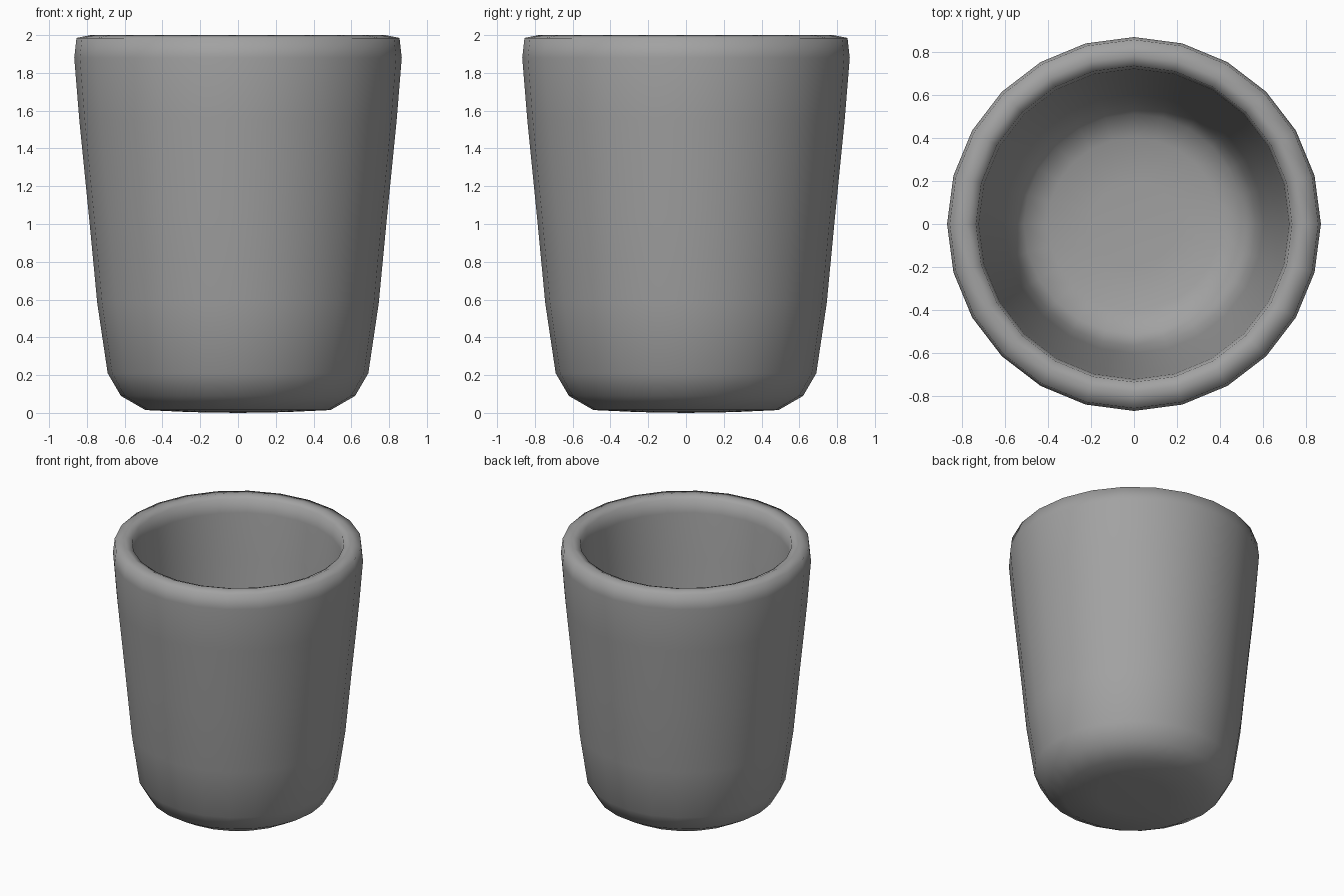
import bpy, bmesh, math

cube = bpy.data.objects.get("Cube")
if cube:
    bpy.data.objects.remove(cube, do_unlink=True)

SIDES = 24

# One matte grey for the whole cup
grey = bpy.data.materials.new("matte_grey")
color = (0.36, 0.36, 0.36, 1)
grey.use_nodes = True
grey.diffuse_color = color
bsdf = next(n for n in grey.node_tree.nodes if n.type == 'BSDF_PRINCIPLED')
bsdf.inputs["Base Color"].default_value = color

# Half-section (radius, height): underside, outer wall, rolled rim, inner wall, floor
outer = [(0, 0), (0.25, 0.004), (0.49, 0.015), (0.62, 0.09), (0.69, 0.21),
         (0.745, 0.58), (0.79, 1.05), (0.84, 1.55), (0.867, 1.88)]
rim = [(0.855, 1.985), (0.78, 2.0), (0.733, 1.98)]
inner = [(0.72, 1.88), (0.695, 1.55), (0.645, 1.05), (0.6, 0.58),
         (0.565, 0.3), (0.51, 0.2), (0.4, 0.155), (0.2, 0.145), (0, 0.14)]

# Lathe the section around the vertical axis
bm = bmesh.new()
verts = [bm.verts.new((r, 0, z)) for r, z in outer + rim + inner]
edges = [bm.edges.new(pair) for pair in zip(verts, verts[1:])]
bmesh.ops.spin(bm, geom=verts + edges, cent=(0, 0, 0), axis=(0, 0, 1),
               angle=math.tau, steps=SIDES)
bmesh.ops.remove_doubles(bm, verts=bm.verts, dist=0.0005)
bmesh.ops.recalc_face_normals(bm, faces=bm.faces)
for face in bm.faces:
    face.smooth = True

mesh = bpy.data.meshes.new("cup")
bm.to_mesh(mesh)
bm.free()
mesh.materials.append(grey)
cup = bpy.data.objects.new("cup", mesh)
bpy.context.collection.objects.link(cup)
